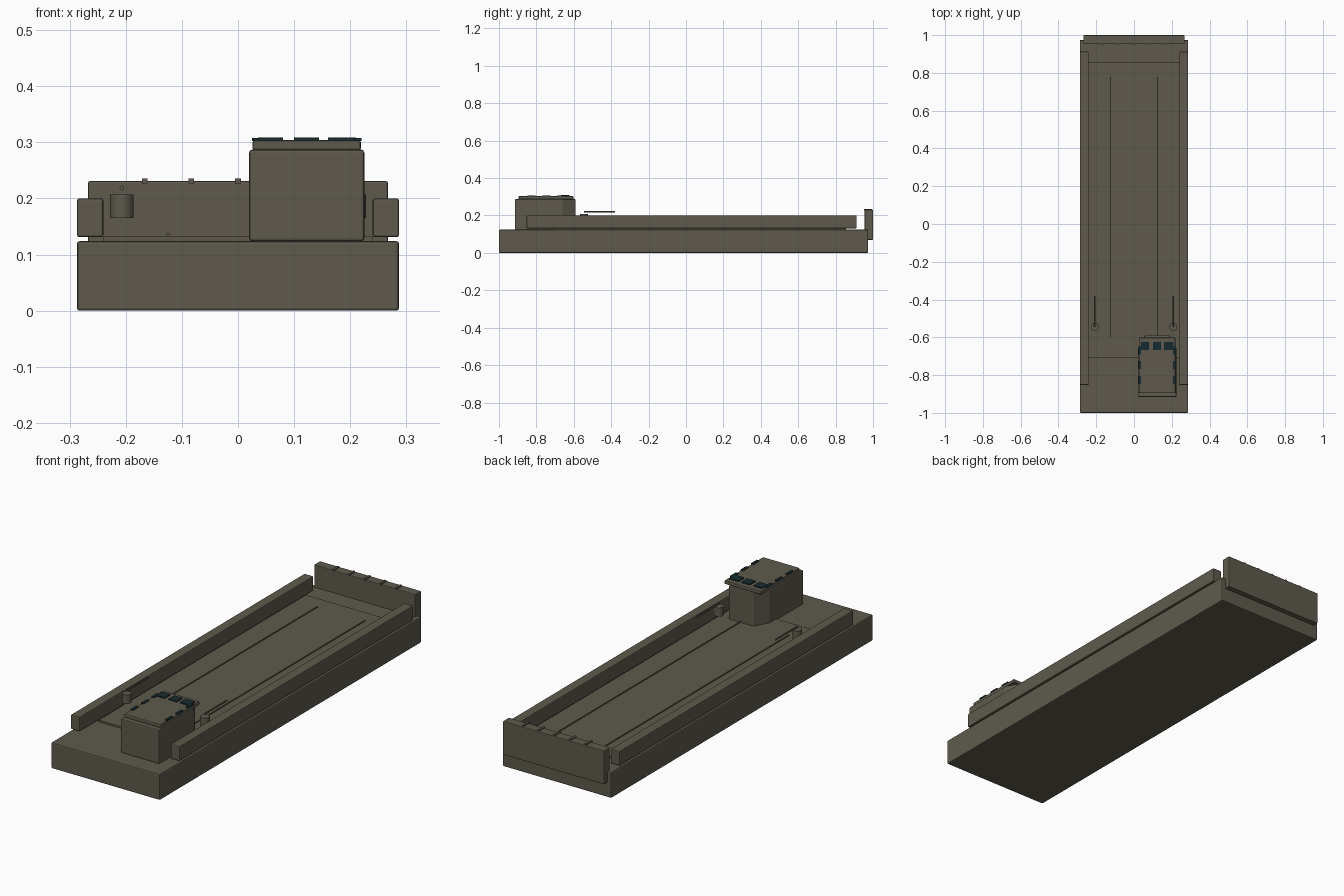
import bpy, math

if "Cube" in bpy.data.objects:
    bpy.data.objects.remove(bpy.data.objects["Cube"])


def material(name, rgb):
    m = bpy.data.materials.new(name)
    m.diffuse_color = (*rgb, 1.0)
    m.use_nodes = True
    m.node_tree.nodes["Principled BSDF"].inputs["Base Color"].default_value = m.diffuse_color
    return m


HULL = material("olive grey", (0.112, 0.102, 0.074))
GLASS = material("dark teal glass", (0.008, 0.024, 0.029))


def finish(ob, name, mat, bevel=0.0):
    ob.name = name
    ob.data.materials.append(mat)
    if bevel:
        b = ob.modifiers.new("soft_edges", 'BEVEL')
        b.width = bevel
        b.segments = 2
        b.limit_method = 'ANGLE'
    return ob


def prism(name, outline, z0, z1, mat=HULL, bevel=0.0):
    """Extrude a counter-clockwise plan outline from z0 to z1."""
    n = len(outline)
    verts = [(x, y, z) for z in (z0, z1) for x, y in outline]
    faces = [tuple(reversed(range(n))), tuple(range(n, 2 * n))]
    faces += [(i, (i + 1) % n, n + (i + 1) % n, n + i) for i in range(n)]
    me = bpy.data.meshes.new(name)
    me.from_pydata(verts, [], faces)
    ob = bpy.data.objects.new(name, me)
    bpy.context.collection.objects.link(ob)
    return finish(ob, name, mat, bevel)


def box(name, x0, x1, y0, y1, z0, z1, mat=HULL, bevel=0.0):
    return prism(name, [(x0, y0), (x1, y0), (x1, y1), (x0, y1)], z0, z1, mat, bevel)


def cylinder(name, loc, radius, length, along_y=False, sides=24):
    bpy.ops.mesh.primitive_cylinder_add(
        vertices=sides, radius=radius, depth=length, location=loc,
        rotation=(math.pi / 2 if along_y else 0, 0, 0))
    ob = finish(bpy.context.object, name, HULL)
    bpy.ops.object.shade_smooth_by_angle()
    return ob


# Hull and raised cargo deck
box("hull", -0.287, 0.287, -1.0, 0.974, 0.0, 0.124, bevel=0.005)
box("cargo_deck", -0.24, 0.24, -0.71, 0.855, 0.122, 0.132)

# Side walls, deck rails, winches and rods, on both sides
for s, side in ((-1, "left"), (1, "right")):
    xa, xb = sorted((s * 0.24, s * 0.287))
    box("side_wall_" + side, xa, xb, -0.852, 0.912, 0.131, 0.2, bevel=0.004)
    cylinder("deck_rail_" + side, (s * 0.125, 0.09, 0.136), 0.003, 1.38, True, 8)
    cylinder("winch_" + side, (s * 0.207, -0.545, 0.186), 0.021, 0.042)
    cylinder("rod_" + side, (s * 0.207, -0.463, 0.219), 0.004, 0.165, True, 12)

# Stern ramp with grip ribs
box("ramp", -0.267, 0.267, 0.955, 1.0, 0.07, 0.231, bevel=0.003)
for i in range(-2, 3):
    x = i * 0.083
    box("ramp_rib", x - 0.005, x + 0.005, 0.951, 0.995, 0.227, 0.236)

# Wheelhouse with chamfered rear corners, and its roof
prism("wheelhouse", [(0.02, -0.915), (0.225, -0.915), (0.225, -0.66),
                     (0.187, -0.59), (0.058, -0.59), (0.02, -0.66)],
      0.124, 0.287, bevel=0.005)
box("wheelhouse_roof", 0.026, 0.219, -0.895, -0.602, 0.286, 0.304, bevel=0.004)

# Window plates on the roof
for xa, xb in ((0.036, 0.08), (0.1, 0.144), (0.16, 0.21)):
    box("rear_window", xa, xb, -0.668, -0.624, 0.302, 0.3085, GLASS)
for y in (-0.668, -0.746, -0.826):
    for xa, xb in ((0.025, 0.038), (0.207, 0.22)):
        box("side_window", xa, xb, y - 0.022, y + 0.022, 0.302, 0.308, GLASS)
